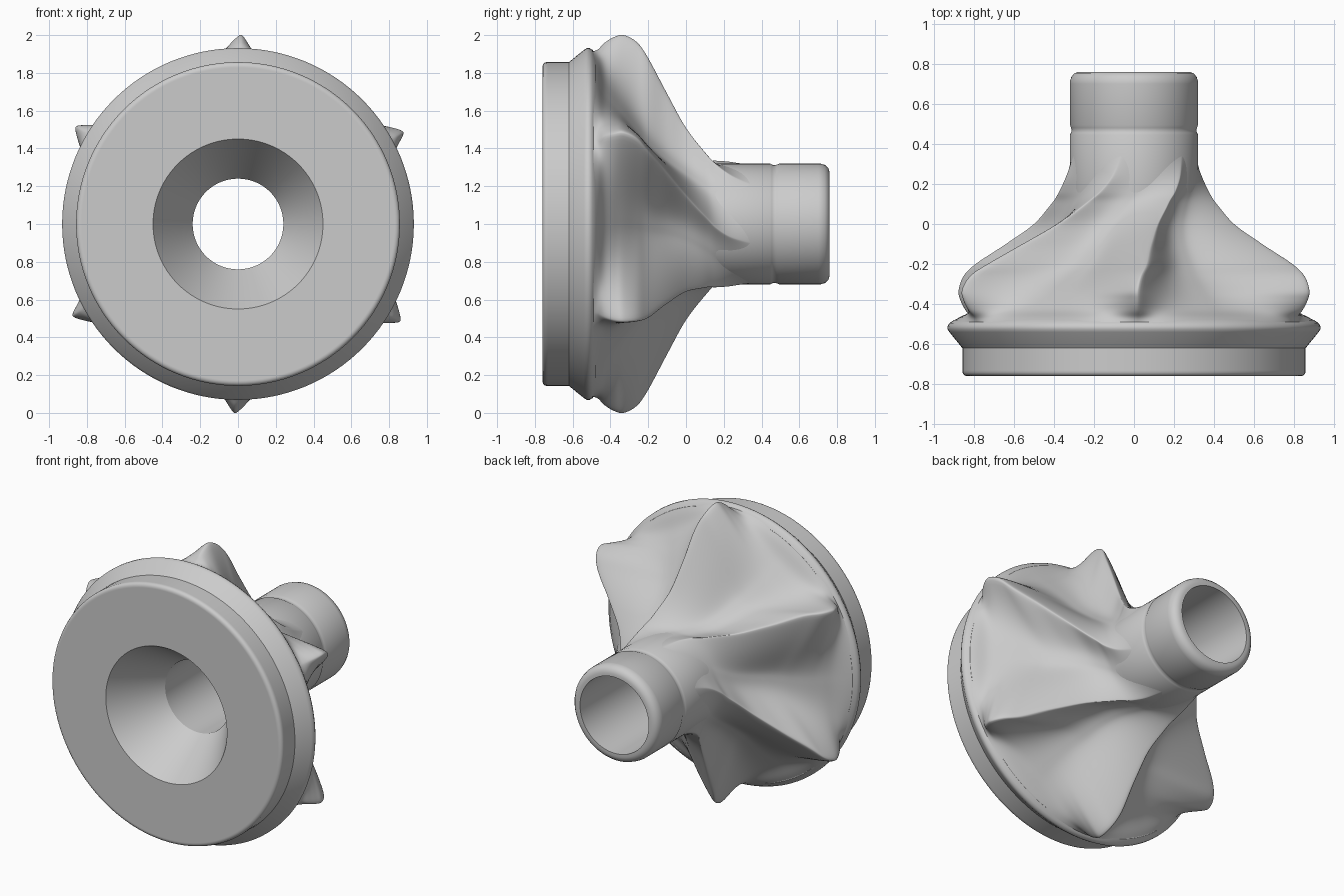
import bpy
import math

cube = bpy.data.objects.get("Cube")
if cube:
    bpy.data.objects.remove(cube)

metal = bpy.data.materials.new("grey_metal")
metal.use_nodes = True
GREY = (0.6, 0.6, 0.6, 1)
metal.diffuse_color = GREY
metal.node_tree.nodes["Principled BSDF"].inputs["Base Color"].default_value = GREY

VANES = 6
AXIS_Z = 1.0


def polar(y, r, a):
    return (r * math.cos(a), y, AXIS_Z + r * math.sin(a))


def skin(name, rings, closed, angle):
    """Join equal rings of points, lying along y, into one smooth object."""
    n, m = len(rings[0]), len(rings)
    faces = []
    for i in range(m if closed else m - 1):
        k = (i + 1) % m
        for j in range(n):
            l = (j + 1) % n
            faces.append((i * n + j, k * n + j, k * n + l, i * n + l))
    mesh = bpy.data.meshes.new(name)
    mesh.from_pydata([p for ring in rings for p in ring], [], faces)
    mesh.materials.append(metal)
    obj = bpy.data.objects.new(name, mesh)
    bpy.context.collection.objects.link(obj)
    bpy.ops.object.select_all(action="DESELECT")
    obj.select_set(True)
    bpy.context.view_layer.objects.active = obj
    bpy.ops.object.shade_smooth_by_angle(angle=math.radians(angle))
    return obj


def spline(keys, steps):
    """Smooth rows through the key rows."""
    rows = []
    for i in range(len(keys) - 1):
        a, b, c, d = (keys[min(max(i + o, 0), len(keys) - 1)] for o in (-1, 0, 1, 2))
        for s in range(steps):
            t = s / steps
            rows.append([q + t / 2 * (r - p + t * (2 * p - 5 * q + 4 * r - u + t * (3 * (q - r) + u - p)))
                         for p, q, r, u in zip(a, b, c, d)])
    return rows + [list(keys[-1])]


# Base plate, hub tube and countersunk bore: one closed turned profile (y, radius)
profile = [
    (-0.43, 0.24), (-0.76, 0.45), (-0.76, 0.828), (-0.76, 0.835),
    (-0.757, 0.845), (-0.75, 0.853), (-0.74, 0.857), (-0.73, 0.857),
    (-0.62, 0.857), (-0.54, 0.922), (-0.525, 0.931), (-0.51, 0.931),
    (-0.495, 0.922), (-0.48, 0.9), (-0.48, 0.31), (0.2, 0.32), (0.445, 0.32),
    (0.455, 0.315), (0.467, 0.311), (0.48, 0.314), (0.495, 0.32),
    (0.7, 0.32), (0.71, 0.32), (0.735, 0.313), (0.753, 0.297),
    (0.76, 0.275), (0.76, 0.255),
]
SIDES = 128
skin("base_and_hub",
     [[polar(y, r, math.tau * j / SIDES) for j in range(SIDES)] for y, r in profile],
     True, 32)

# Swirling vanes: y, crest radius, valley radius, twist in degrees
keys = [
    (-0.49, 0.915, 0.912, 1), (-0.465, 0.925, 0.87, 1), (-0.43, 0.96, 0.8, 1),
    (-0.38, 0.99, 0.737, 1), (-0.33, 1.0, 0.675, 1), (-0.26, 0.963, 0.583, 2),
    (-0.2, 0.88, 0.513, 4), (-0.1, 0.695, 0.423, 7), (0.0, 0.522, 0.362, 13),
    (0.1, 0.415, 0.328, 24), (0.16, 0.375, 0.319, 33), (0.23, 0.348, 0.315, 41),
    (0.3, 0.328, 0.313, 46), (0.37, 0.314, 0.312, 50),
]
HALF = 20
SOFT = 0.03


def crest_weight(t, steepness):
    # one at the crest, zero in the valley, with a softly rounded ridge
    t = (math.hypot(t, SOFT) - SOFT) / (math.hypot(1, SOFT) - SOFT)
    return max(0, 1 - t) ** steepness


rings = []
for y, crest, valley, twist in spline(keys, 5):
    ring = []
    for vane in range(VANES):
        centre = math.pi / 2 + vane * math.tau / VANES - math.radians(twist)
        for k in range(-HALF, HALF):
            t = abs(k / HALF) ** 1.5
            a = math.copysign(t, k) * math.pi / VANES
            # the leading flank is steeper than the trailing one
            weight = crest_weight(t, 2.9 if k < 0 else 1.75)
            ring.append(polar(y, valley + (crest - valley) * weight, centre + a))
    rings.append(ring)
skin("swirl_vanes", rings, False, 60)
